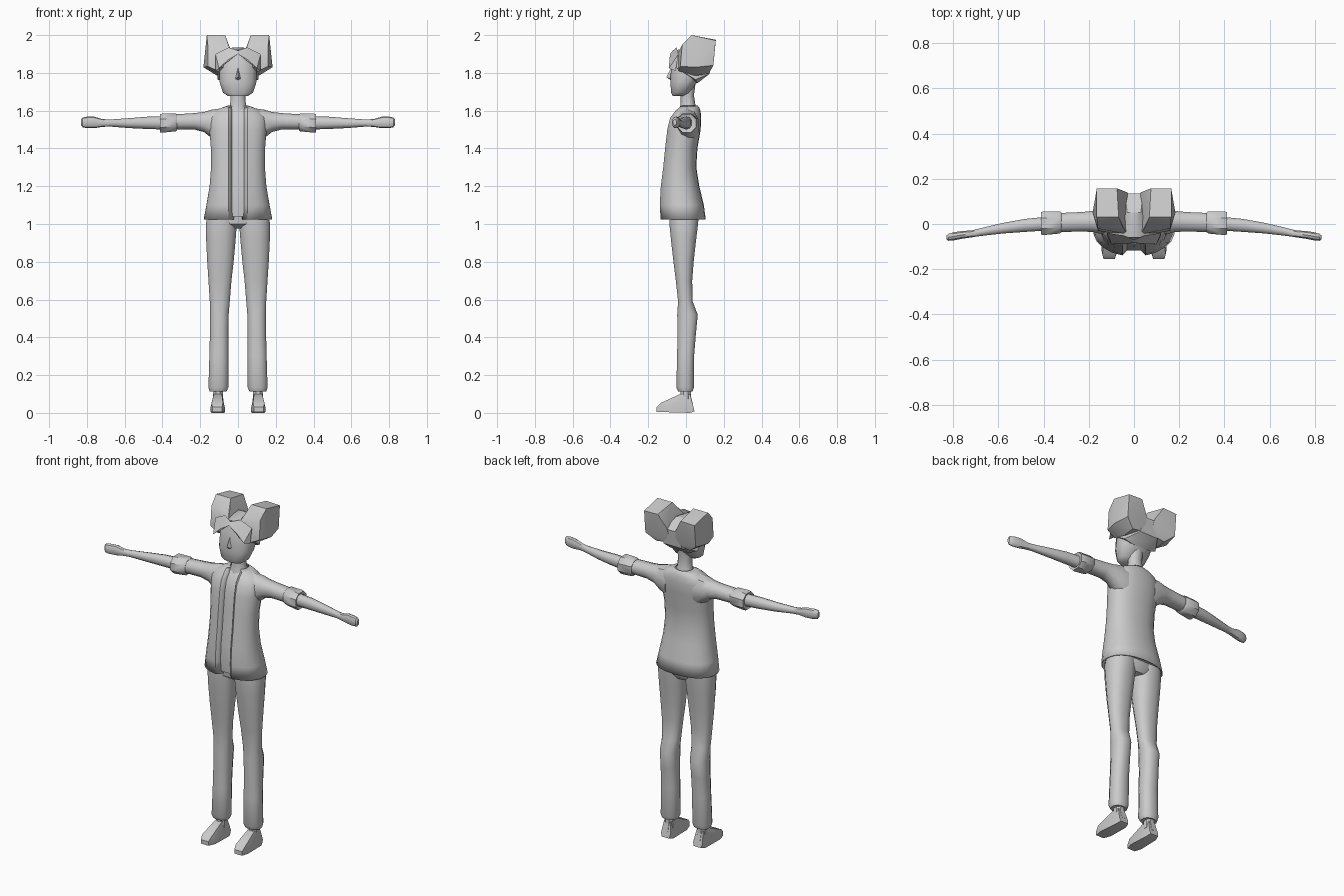
import bpy, bmesh, math
from mathutils import Vector


def finish(name, bm, mirror=False, angle=40, thick=0):
    bmesh.ops.recalc_face_normals(bm, faces=bm.faces)
    me = bpy.data.meshes.new(name)
    bm.to_mesh(me)
    bm.free()
    ob = bpy.data.objects.new(name, me)
    bpy.context.collection.objects.link(ob)
    bpy.ops.object.select_all(action='DESELECT')
    ob.select_set(True)
    bpy.context.view_layer.objects.active = ob
    bpy.ops.object.shade_smooth_by_angle(angle=math.radians(angle))
    if thick:
        m = ob.modifiers.new("thickness", 'SOLIDIFY')
        m.thickness = thick
        m.offset = 0
    if mirror:
        m = ob.modifiers.new("mirror", 'MIRROR')
        m.use_clip = False
        m.use_mirror_merge = False
    return ob


def sup(a, p):
    # point on a unit superellipse
    c, s = math.cos(a), math.sin(a)
    return (math.copysign(abs(c) ** (2 / p), c), math.copysign(abs(s) ** (2 / p), s))


def skin(bm, rings, closed=True, caps=True):
    vs = [[bm.verts.new(p) for p in r] for r in rings]
    n = len(vs[0])
    for a, b in zip(vs, vs[1:]):
        for i in range(n if closed else n - 1):
            j = (i + 1) % n
            bm.faces.new((a[i], a[j], b[j], b[i]))
    if caps:
        bm.faces.new(vs[0])
        bm.faces.new(vs[-1])


def loft(name, axis, rows, n=10, p=2.2, mirror=False, angle=40):
    # rows: position along axis, u min, u max, v min, v max
    rings = []
    for t, u0, u1, v0, v1 in rows:
        ring = []
        for i in range(n):
            c, s = sup(2 * math.pi * (i + 0.5) / n, p)
            u, v = (u0 + u1) / 2 + c * (u1 - u0) / 2, (v0 + v1) / 2 + s * (v1 - v0) / 2
            ring.append({'z': (u, v, t), 'x': (t, u, v), 'y': (u, t, v)}[axis])
        rings.append(ring)
    bm = bmesh.new()
    skin(bm, rings)
    return finish(name, bm, mirror, angle)


def hull(name, pts, mirror=False, angle=35):
    bm = bmesh.new()
    for p in pts:
        bm.verts.new(p)
    res = bmesh.ops.convex_hull(bm, input=bm.verts)
    loose = [v for v in bm.verts if not v.link_faces]
    bmesh.ops.delete(bm, geom=loose, context='VERTS')
    return finish(name, bm, mirror, angle)


# Torso profile: z, half width, front y, back y
torso = [(1.025, .18, -.135, .102), (1.1, .166, -.14, .092), (1.2, .149, -.135, .068),
         (1.3, .141, -.122, .052), (1.4, .142, -.112, .058), (1.5, .15, -.1, .075),
         (1.56, .15, -.085, .078), (1.595, .125, -.06, .075), (1.615, .08, -.045, .068),
         (1.625, .05, -.03, .06)]

# Open jacket with turned-in front edges
rings = []
N = 20
for k, (z, w, f, b) in enumerate(torso):
    cy, ry = (f + b) / 2, (b - f) / 2
    gap = min(.052, w * .65)
    a0 = math.asin(min(.95, (gap / w) ** 1.15))
    yf = cy - ry * sup(math.pi / 2 - a0, 2.3)[1]
    ring = [(gap * .45, yf + .03, z), (gap * .9, yf + .006, z)]
    for i in range(N + 1):
        a = a0 + (2 * math.pi - 2 * a0) * i / N
        c, s = sup(a - math.pi / 2, 2.3)
        ring.append((c * w, cy + s * ry, z))
    ring += [(-gap * .9, yf + .006, z), (-gap * .45, yf + .03, z)]
    rings.append(ring)
bm = bmesh.new()
skin(bm, rings, closed=False, caps=False)
finish("jacket", bm, thick=.005)

# Shirt inside the jacket
loft("shirt", 'z', [(z + (.015 if k == 0 else 0), -w + .016, w - .016, f + .02, b - .012)
                    for k, (z, w, f, b) in enumerate(torso)], n=16)

# Trousers
loft("hips", 'z', [(.975, -.06, .06, -.05, .05), (1.0, -.13, .13, -.085, .065),
                   (1.06, -.15, .15, -.09, .07)], n=12)
loft("trouser_leg", 'z', [(.112, .06, .15, -.042, .036), (.135, .05, .158, -.053, .043),
                          (.3, .05, .153, -.048, .044), (.42, .05, .15, -.047, .054),
                          (.52, .048, .15, -.048, .064), (.59, .042, .151, -.043, .036),
                          (.7, .033, .158, -.055, .034), (.8, .021, .165, -.068, .042),
                          (.92, .01, .171, -.082, .056), (1.0, .004, .172, -.09, .066),
                          (1.05, .004, .165, -.09, .07)], n=12, p=2.4, mirror=True)

# Shoes and ankles
loft("ankle", 'z', [(.06, .075, .135, -.035, .03), (.13, .08, .132, -.03, .028)],
     n=8, mirror=True)
hull("shoe", [(x, y, z) for y, x0, x1, z in
              [(.045, .08, .13, .008), (.04, .075, .135, .03), (.022, .085, .128, .098),
               (-.03, .085, .128, .1), (-.07, .078, .138, .062), (-.135, .08, .14, .052),
               (-.155, .085, .135, .03), (-.155, .085, .135, .006), (-.11, .07, .145, .004),
               (-.11, .07, .145, .03), (.02, .072, .138, .0)]
              for x in (x0, x1)], mirror=True)
loft("shoe_collar", 'z', [(.04, .076, .136, -.065, .042), (.1, .08, .132, -.034, .025)],
     n=8, mirror=True)

# Sleeves with rolled cuffs
loft("sleeve", 'x', [(.09, -.06, .07, 1.43, 1.612), (.14, -.048, .068, 1.455, 1.605),
                     (.18, -.038, .06, 1.487, 1.593), (.23, -.035, .055, 1.5, 1.587),
                     (.34, -.038, .05, 1.5, 1.58)], n=10, mirror=True)
loft("cuff", 'x', [(.322, -.04, .055, 1.495, 1.583), (.33, -.046, .06, 1.487, 1.588),
                   (.4, -.053, .06, 1.48, 1.588), (.412, -.05, .056, 1.482, 1.585),
                   (.405, -.035, .036, 1.5, 1.568)], n=8, mirror=True)

# Forearm, hand and thumb
loft("forearm_and_hand", 'x', [(.38, -.03, .034, 1.5, 1.57), (.48, -.036, .024, 1.503, 1.568),
                               (.58, -.043, .006, 1.508, 1.56), (.68, -.054, -.018, 1.516, 1.553),
                               (.72, -.06, -.028, 1.514, 1.556), (.76, -.066, -.03, 1.507, 1.568),
                               (.8, -.074, -.036, 1.507, 1.568), (.822, -.075, -.043, 1.512, 1.564),
                               (.83, -.068, -.05, 1.522, 1.555)], n=10, mirror=True)

# Neck, head and nose
loft("neck", 'z', [(1.59, -.06, .06, -.04, .06), (1.63, -.044, .044, -.03, .05),
                   (1.68, -.04, .04, -.028, .042), (1.74, -.045, .045, -.03, .05)], n=10)
loft("head", 'z', [(1.678, -.055, .055, -.072, -.01), (1.695, -.082, .082, -.08, .02),
                   (1.75, -.1, .1, -.085, .06), (1.8, -.102, .102, -.083, .095),
                   (1.85, -.1, .1, -.077, .11), (1.9, -.075, .075, -.062, .1)], n=12, p=2.5)
hull("nose", [(0, -.104, 1.778), (-.017, -.078, 1.768), (.017, -.078, 1.768), (0, -.076, 1.83),
              (0, -.08, 1.76)])

# Hair: cap, fringe and two flared tufts
hull("hair_cap", [(s * x, y, z) for s in (1, -1) for x, y, z in
                  [(.02, -.06, 1.92), (.07, -.06, 1.89), (.108, -.055, 1.83), (.108, .05, 1.765),
                   (.06, .06, 1.745), (.06, .125, 1.795), (.04, .135, 1.89), (.03, .05, 1.935)]])
hull("fringe", [(.0, -.07, 1.918), (.0, -.084, 1.9), (.055, -.088, 1.868), (.1, -.09, 1.825),
                (.118, -.055, 1.81), (.12, -.04, 1.9), (.05, -.05, 1.935)], mirror=True)
hull("hair_tuft", [(.068, .03, 2.0), (.165, .03, 2.0), (.165, .157, 1.972), (.075, .158, 1.975),
                   (.05, -.015, 1.945), (.16, -.02, 1.95), (.183, .05, 1.83), (.165, .145, 1.84),
                   (.03, .14, 1.9), (.012, .122, 1.81), (.11, .12, 1.795), (.105, -.04, 1.81),
                   (.03, -.045, 1.9), (.16, -.03, 1.835), (.11, .05, 1.785)], mirror=True)
